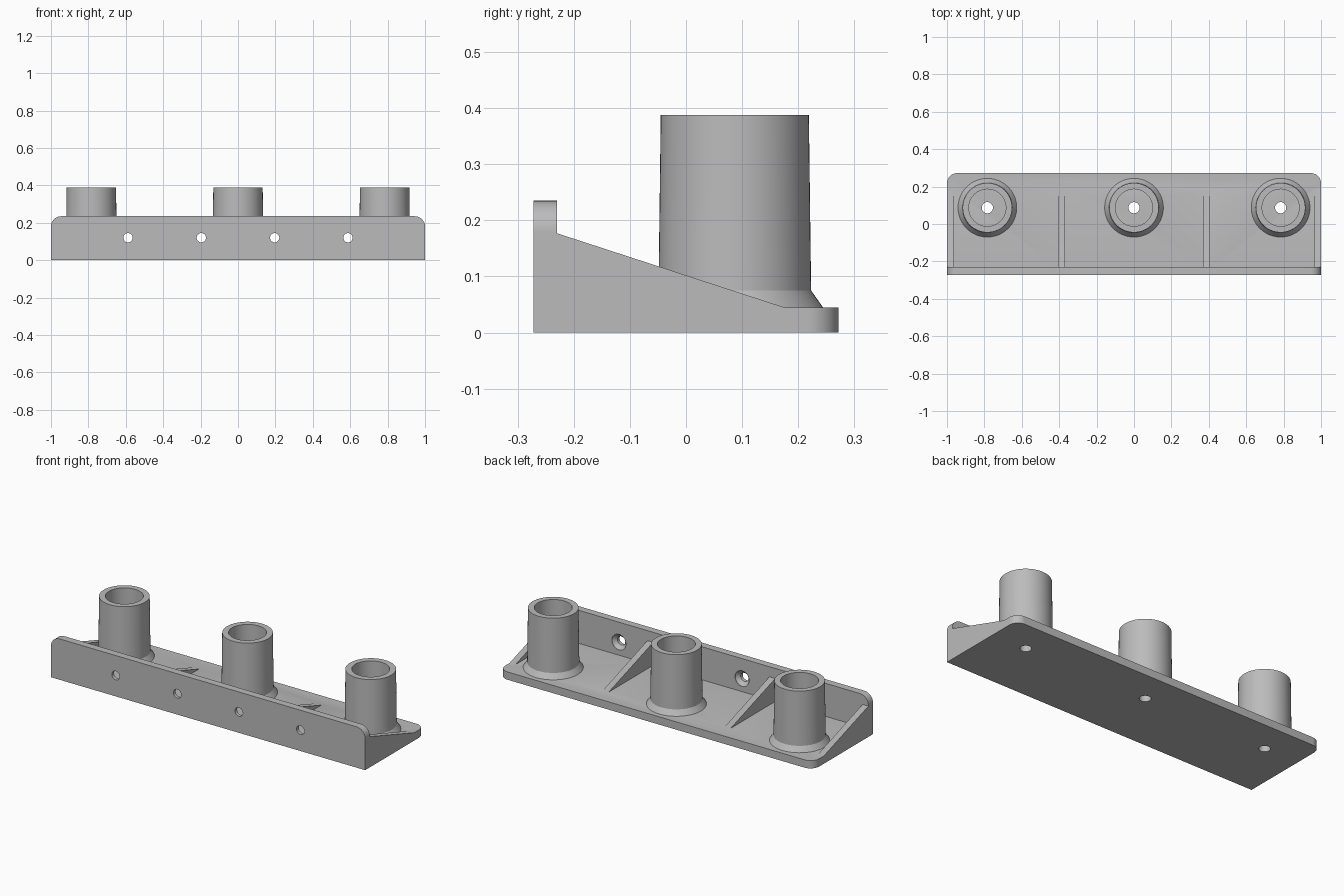
import bpy, bmesh, math
from mathutils import Vector

cube = bpy.data.objects.get("Cube")
if cube:
    bpy.data.objects.remove(cube, do_unlink=True)

grey = bpy.data.materials.new("plain grey")
grey.use_nodes = True
COLOUR = (0.5, 0.5, 0.5, 1)
grey.diffuse_color = COLOUR
grey.node_tree.nodes["Principled BSDF"].inputs["Base Color"].default_value = COLOUR

FRONT, BACK, INNER = -0.272, 0.272, -0.23
FLOOR, WALL_TOP, RADIUS = 0.045, 0.235, 0.055
CUP_Y, HOLE_Z = 0.087, 0.12


def make(name, bm):
    bmesh.ops.remove_doubles(bm, verts=bm.verts, dist=1e-5)
    bmesh.ops.recalc_face_normals(bm, faces=bm.faces)
    mesh = bpy.data.meshes.new(name)
    bm.to_mesh(mesh)
    bm.free()
    obj = bpy.data.objects.new(name, mesh)
    bpy.context.collection.objects.link(obj)
    mesh.materials.append(grey)
    return obj


def prism(name, points, offset):
    """Extrude a flat outline along an offset."""
    bm = bmesh.new()
    face = bm.faces.new([bm.verts.new(p) for p in points])
    new = bmesh.ops.extrude_face_region(bm, geom=[face], use_keep_orig=True)["geom"]
    bmesh.ops.translate(bm, vec=offset, verts=[v for v in new if isinstance(v, bmesh.types.BMVert)])
    return make(name, bm)


def lathe(name, profile, centre, axis="Z", steps=64):
    """Spin a closed (radius, height) profile into a solid."""
    bm = bmesh.new()
    rings = []
    for i in range(steps):
        a = math.tau * i / steps
        ring = []
        for r, h in profile:
            c, s = r * math.cos(a), r * math.sin(a)
            p = (c, s, h) if axis == "Z" else (c, h, s)
            ring.append(bm.verts.new(Vector(centre) + Vector(p)))
        rings.append(ring)
    n = len(profile)
    for i in range(steps):
        a, b = rings[i], rings[(i + 1) % steps]
        for j in range(n):
            k = (j + 1) % n
            if profile[j][0] == 0 and profile[k][0] == 0:
                continue
            if profile[j][0] == 0:
                bm.faces.new((a[j], a[k], b[k]))
            elif profile[k][0] == 0:
                bm.faces.new((a[j], a[k], b[j]))
            else:
                bm.faces.new((a[j], a[k], b[k], b[j]))
    return make(name, bm)


def rounded_outline(bottom, top, steps=12):
    """Sheet outline with square lower and rounded upper corners."""
    pts = [(-1, bottom), (1, bottom)]
    for side, start in ((1, 0), (-1, math.pi / 2)):
        for i in range(steps + 1):
            a = start + math.pi / 2 * i / steps
            pts.append((side * (1 - RADIUS) + RADIUS * math.cos(a),
                        top - RADIUS + RADIUS * math.sin(a)))
    return pts


def combine(target, other, operation):
    mod = target.modifiers.new(operation.title(), "BOOLEAN")
    mod.operation, mod.solver, mod.object = operation, "EXACT", other
    bpy.context.view_layer.objects.active = target
    bpy.ops.object.modifier_apply(modifier=mod.name)
    bpy.data.objects.remove(other, do_unlink=True)


def smooth(obj):
    bpy.ops.object.select_all(action="DESELECT")
    obj.select_set(True)
    bpy.context.view_layer.objects.active = obj
    bpy.ops.object.shade_smooth_by_angle(angle=math.radians(25))


# Base plate and upright front wall
bracket = prism("bracket", [(x, y, 0) for x, y in rounded_outline(FRONT, BACK)], (0, 0, FLOOR))
wall = prism("front_wall", [(x, FRONT, z) for x, z in rounded_outline(0, WALL_TOP)],
             (0, INNER - FRONT, 0))
combine(bracket, wall, "UNION")

# Sloping ribs at the ends and between the cups
rib_profile = [(FRONT, 0), (0.175, 0), (0.175, FLOOR), (INNER, 0.177), (FRONT, 0.177)]
for x in (-1, -0.407, 0.37, 0.963):
    rib = prism("rib", [(x, y, z) for y, z in rib_profile], (0.037, 0, 0))
    combine(bracket, rib, "UNION")

# Countersunk screw holes through the wall
screw = [(0, FRONT - 0.02), (0.025, FRONT - 0.02), (0.025, INNER - 0.022),
         (0.045, INNER - 0.002), (0.045, INNER + 0.02), (0, INNER + 0.02)]
for x in (-0.588, -0.196, 0.196, 0.588):
    combine(bracket, lathe("screw_hole", screw, (x, 0, HOLE_Z), "Y", 32), "DIFFERENCE")

# Drain holes through the plate
drain = [(0, -0.02), (0.03, -0.02), (0.03, FLOOR + 0.02), (0, FLOOR + 0.02)]
cup_xs = {"right": -0.784, "middle": 0, "left": 0.784}
for x in cup_xs.values():
    combine(bracket, lathe("drain_hole", drain, (x, CUP_Y, 0), "Z", 32), "DIFFERENCE")
smooth(bracket)

# Tapered tubular cups with a flared foot
cup = [(0.157, FLOOR - 0.002), (0.157, FLOOR), (0.136, 0.075), (0.132, 0.388),
       (0.099, 0.388), (0.099, FLOOR - 0.002)]
for side, x in cup_xs.items():
    smooth(lathe(side + "_cup", cup, (x, CUP_Y, 0)))
